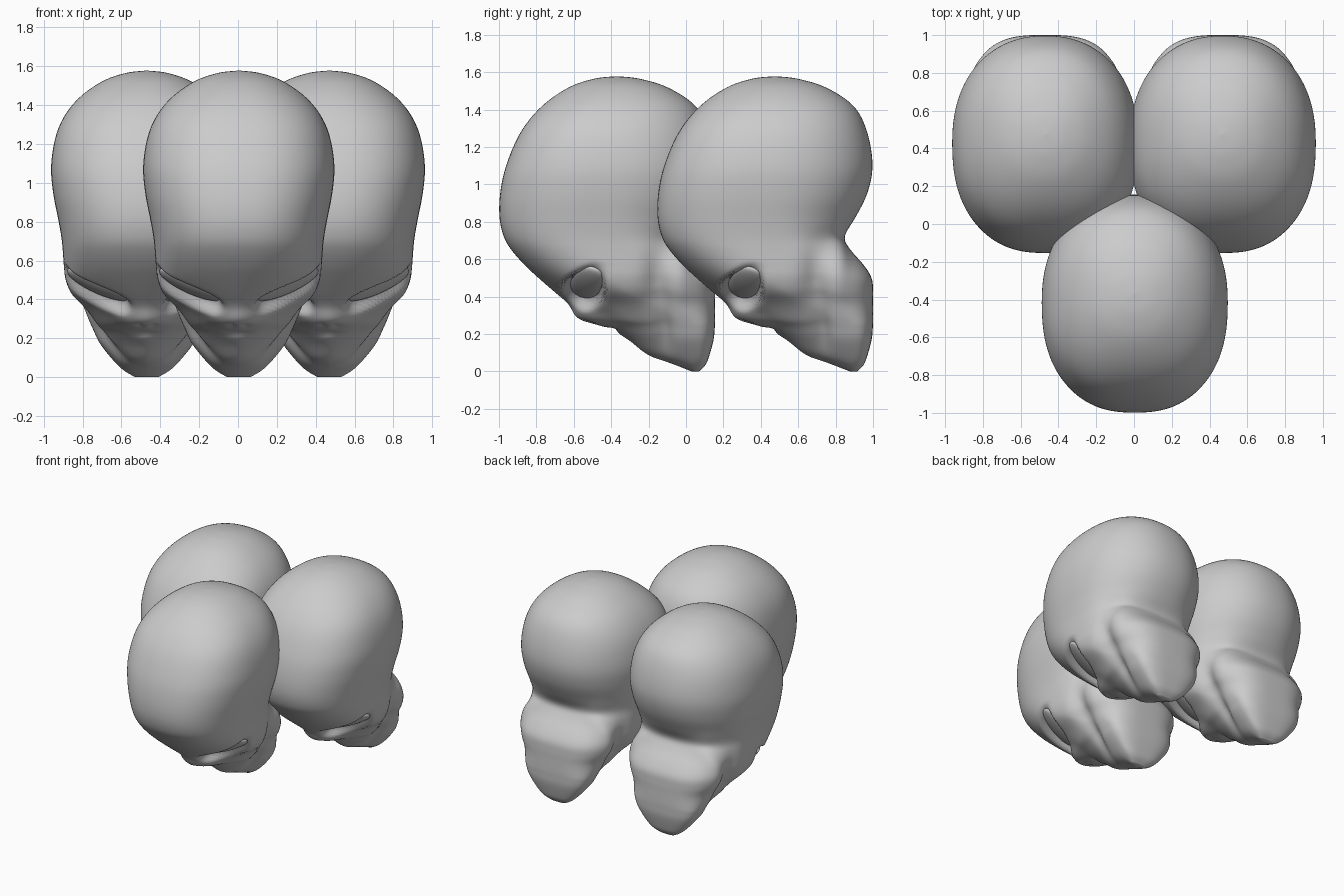
import bpy, bmesh, math
from mathutils import Vector, Matrix

if "Cube" in bpy.data.objects:
    bpy.data.objects.remove(bpy.data.objects["Cube"])

# Head profile rows: z, front y, back y, half width, y of widest point
ROWS = [
    (0.0, .03, .07, .06, .05), (.035, -.06, .105, .12, .05),
    (.085, -.20, .125, .172, .05), (.17, -.31, .148, .24, .03),
    (.235, -.43, .154, .272, .01), (.28, -.575, .156, .293, -.04),
    (.36, -.63, .156, .335, -.18), (.43, -.71, .156, .39, -.30),
    (.50, -.79, .148, .418, -.37), (.57, -.865, .105, .427, -.40),
    (.65, -.935, .035, .433, -.41), (.72, -.975, .003, .44, -.41),
    (.82, -.998, .06, .458, -.41), (.95, -.995, .125, .483, -.41),
    (1.1, -.963, .154, .493, -.41), (1.28, -.885, .125, .457, -.40),
    (1.42, -.77, .052, .368, -.38), (1.52, -.625, -.10, .235, -.37),
    (1.565, -.49, -.25, .11, -.37), (1.578, -.372, -.368, .002, -.37),
]
SEG, SUB = 128, 8


def smooth(a, b, v):
    t = max(0.0, min(1.0, (v - a) / (b - a)))
    return t * t * (3 - 2 * t)


def catmull(i, t):
    p = [ROWS[max(0, min(len(ROWS) - 1, i + k))] for k in (-1, 0, 1, 2)]
    return [.5 * (2 * b + (c - a) * t + (2 * a - 5 * b + 4 * c - d) * t * t
                  + (3 * b - a - 3 * c + d) * t ** 3) for a, b, c, d in zip(*p)]


def power(v, e):
    return math.copysign(abs(v) ** e, v)


# Loft of the skull, face and neck
bm = bmesh.new()
rings = []
stations = [(i, k / SUB) for i in range(len(ROWS) - 1) for k in range(SUB)]
stations.append((len(ROWS) - 2, 1.0))
for i, t in stations:
    z, yf, yb, w, ym = catmull(i, t)
    pf = 1.7 + .75 * smooth(.3, .75, z) - .3 * smooth(1.3, 1.55, z)
    pb = 3.1 - .9 * smooth(.45, .85, z)
    ring = []
    for s in range(SEG):
        a = math.tau * s / SEG
        c, sn = math.cos(a), math.sin(a)
        p = pb if c > 0 else pf
        r = yb - ym if c > 0 else ym - yf
        ring.append(bm.verts.new((w * power(sn, 2 / p),
                                  ym + r * power(c, 2 / p), max(0, z))))
    rings.append(ring)
for a, b in zip(rings, rings[1:]):
    for s in range(SEG):
        n = (s + 1) % SEG
        bm.faces.new((a[s], a[n], b[n], b[s]))
bm.faces.new(rings[0])
bm.faces.new(rings[-1])
bmesh.ops.recalc_face_normals(bm, faces=bm.faces)
# Soften the small steps between profile rows
for _ in range(6):
    bmesh.ops.smooth_vert(bm, verts=[v for v in bm.verts if .02 < v.co.z < 1.56],
                          factor=.5, use_axis_x=True, use_axis_y=True, use_axis_z=True)
bm.normal_update()

# Eye frame on the right-hand surface
target = Vector((.275, -.56, .425))
near = min(bm.verts, key=lambda v: (v.co - target).length)
eye_pos, eye_n = near.co.copy(), near.normal.copy()
eye_u = Vector((.28, .15, .25))
eye_u = (eye_u - eye_u.dot(eye_n) * eye_n).normalized()
eye_v = eye_n.cross(eye_u)

# Soft dents and ridges: centre, radii, height
BUMPS = [
    ((.36, -.15, .47), (.2, .07, .15), -.055),   # hollow behind skull
    ((.25, -.12, .22), (.2, .045, .16), -.032),  # groove behind jaw
    ((.30, -.03, .62), (.15, .05, .14), .02),    # neck muscle
    ((.17, -.42, .29), (.07, .09, .06), -.012),  # cheek hollow
    ((0, -.40, .215), (.08, .04, .014), -.02),   # mouth
    ((.035, -.52, .262), (.018, .025, .014), -.012),  # nostrils
]
moves = []
for v in bm.verts:
    q = Vector((abs(v.co.x), v.co.y, v.co.z))
    h = 0
    for c, r, amount in BUMPS:
        e = sum(((q[k] - c[k]) / r[k]) ** 2 for k in range(3))
        h += amount * math.exp(-e)
    d = q - eye_pos
    if abs(d.dot(eye_n)) < .2:
        rad = math.hypot(d.dot(eye_u) / .2, d.dot(eye_v) / .105)
        h -= .06 * (1 - smooth(.75, 1.12, rad))
    moves.append((v, v.normal * h))
for v, m in moves:
    v.co += m
    v.co.z = max(0, v.co.z)
bmesh.ops.smooth_vert(bm, verts=bm.verts, factor=.5,
                      use_axis_x=True, use_axis_y=True, use_axis_z=True)
head_mesh = bpy.data.meshes.new("head")
bm.to_mesh(head_mesh)
bm.free()

# Almond eyes, mirrored
bm = bmesh.new()
centre = eye_pos - eye_n * .07
for side in (1, -1):
    rot = Matrix((eye_u * .185, eye_v * .095, eye_n * .035)).transposed().to_4x4()
    mat = Matrix.Diagonal((side, 1, 1, 1)) @ Matrix.Translation(centre) @ rot
    bmesh.ops.create_uvsphere(bm, u_segments=32, v_segments=16, radius=1, matrix=mat)
bmesh.ops.recalc_face_normals(bm, faces=bm.faces)
eye_mesh = bpy.data.meshes.new("eyes")
bm.to_mesh(eye_mesh)
bm.free()

for mesh in (head_mesh, eye_mesh):
    for f in mesh.polygons:
        f.use_smooth = True

# Three heads in a triangle
for label, loc in (("front", (.004, 0, 0)), ("back_left", (-.47, .845, 0)),
                   ("back_right", (.47, .845, 0))):
    for part, mesh in (("head", head_mesh), ("eyes", eye_mesh)):
        ob = bpy.data.objects.new(f"{label}_{part}", mesh)
        ob.location = loc
        bpy.context.collection.objects.link(ob)
